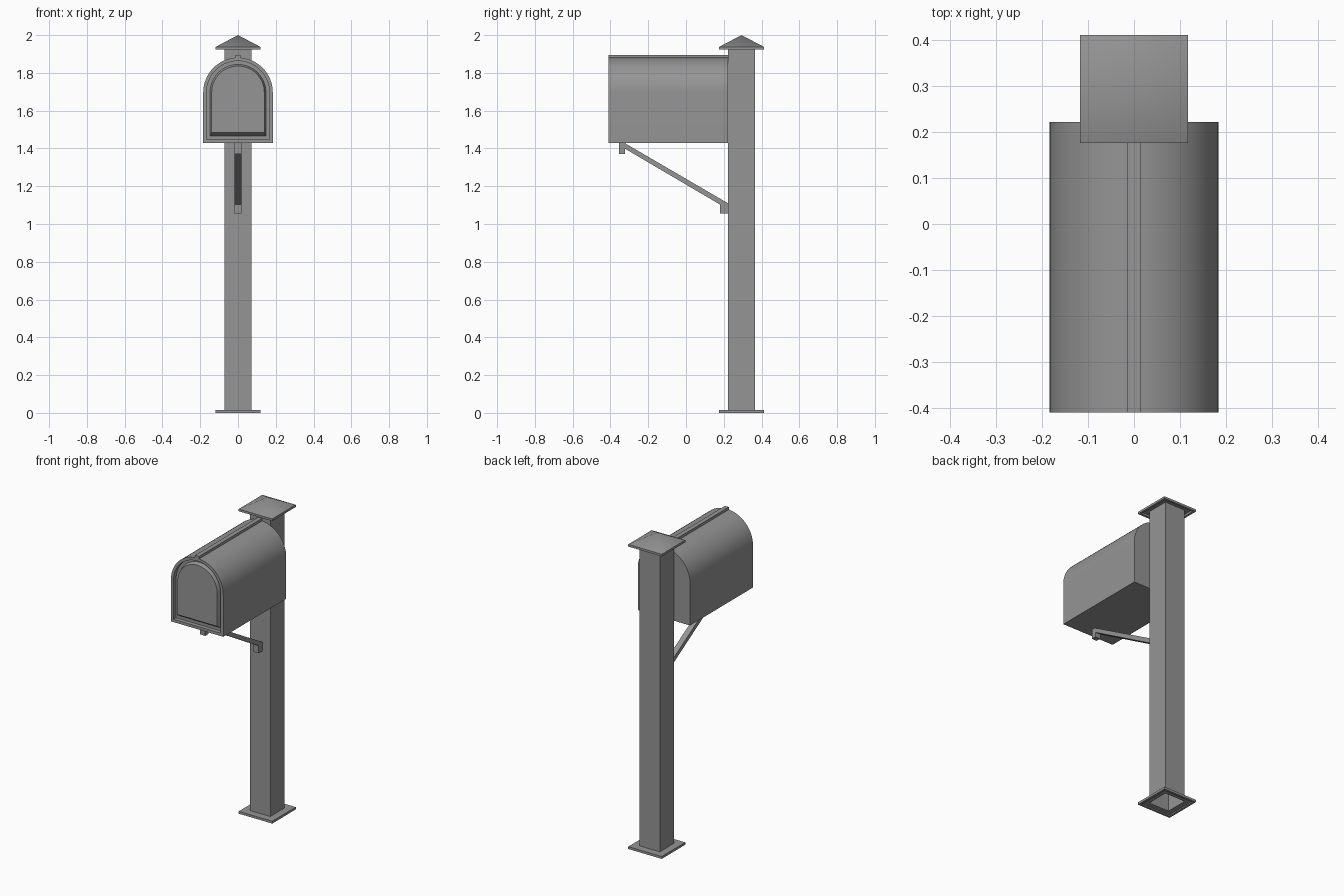
import bpy, bmesh
from math import sin, cos, pi, radians

if "Cube" in bpy.data.objects:
    bpy.data.objects.remove(bpy.data.objects["Cube"])

POST_Y = 0.294

# Dark grey paint for every part
paint = bpy.data.materials.new("dark_grey_paint")
paint.diffuse_color = (0.3, 0.3, 0.3, 1)
paint.use_nodes = True
paint.node_tree.nodes["Principled BSDF"].inputs["Base Color"].default_value = paint.diffuse_color


def finish(name, bm, smooth=None):
    bmesh.ops.recalc_face_normals(bm, faces=bm.faces)
    me = bpy.data.meshes.new(name)
    bm.to_mesh(me)
    bm.free()
    me.materials.append(paint)
    ob = bpy.data.objects.new(name, me)
    bpy.context.collection.objects.link(ob)
    if smooth:
        bpy.context.view_layer.objects.active = ob
        ob.select_set(True)
        bpy.ops.object.shade_smooth_by_angle(angle=radians(smooth))
        ob.select_set(False)
    return ob


def loft(name, loops, start=False, end=False, smooth=None):
    """Skin consecutive closed loops of points, optionally capping the ends."""
    bm = bmesh.new()
    rows = [[bm.verts.new(p) for p in loop] for loop in loops]
    for a, b in zip(rows, rows[1:]):
        n = len(a)
        for i in range(n):
            j = (i + 1) % n
            bm.faces.new((a[i], a[j], b[j], b[i]))
    if start:
        bm.faces.new(rows[0])
    if end:
        bm.faces.new(rows[-1])
    bmesh.ops.remove_doubles(bm, verts=bm.verts, dist=1e-5)
    return finish(name, bm, smooth)


def square(h, z):
    return [(sx * h, POST_Y + sy * h, z)
            for sx, sy in ((-1, -1), (1, -1), (1, 1), (-1, 1))]


def arch(d, y, bottom=None, segs=32):
    """Mailbox outline inset by d, at depth y."""
    r, zc = 0.184 - d, 1.697
    zb = 1.43 + d if bottom is None else bottom
    pts = [(-r, y, zb), (r, y, zb)]
    return pts + [(r * cos(pi * i / segs), y, zc + r * sin(pi * i / segs))
                  for i in range(segs + 1)]


def extrude_x(name, profile, half):
    return loft(name, [[(x, y, z) for y, z in profile] for x in (-half, half)],
                True, True)


# Hollow post with open bottom
loft("post", [square(0.072, 0.008), square(0.072, 1.936)])

# Base flange, hollow underneath
loft("base_flange", [square(h, z) for h, z in (
    (0.072, 0.015), (0.118, 0.015), (0.118, 0), (0.104, 0),
    (0.104, 0.008), (0.072, 0.008))])

# Pyramid post cap with a lip below
loft("post_cap", [square(h, z) for h, z in (
    (0, 2.0), (0.118, 1.938), (0.118, 1.924), (0.104, 1.924),
    (0.104, 1.936), (0.072, 1.936))], smooth=40)

# Mailbox body with stepped front rim
loft("mailbox_body", [arch(0, 0.222), arch(0, -0.411), arch(0.018, -0.411),
                      arch(0.018, -0.385), arch(0.038, -0.385)],
     start=True, end=True, smooth=30)

# Raised door panel with bevelled edge
loft("door_panel", [arch(0.036, -0.384), arch(0.045, -0.409, 1.484)],
     end=True, smooth=15)

# Ridge strip along the roof
extrude_x("roof_ridge", [(-0.411, 1.865), (0.222, 1.865),
                         (0.222, 1.896), (-0.411, 1.896)], 0.014)

# Diagonal support brace with end blocks
extrude_x("support_brace", [
    (-0.355, 1.43), (-0.355, 1.37), (-0.322, 1.37), (-0.322, 1.398),
    (0.18, 1.103), (0.18, 1.055), (0.222, 1.055), (0.222, 1.11),
    (-0.312, 1.421), (-0.325, 1.43)], 0.018)
